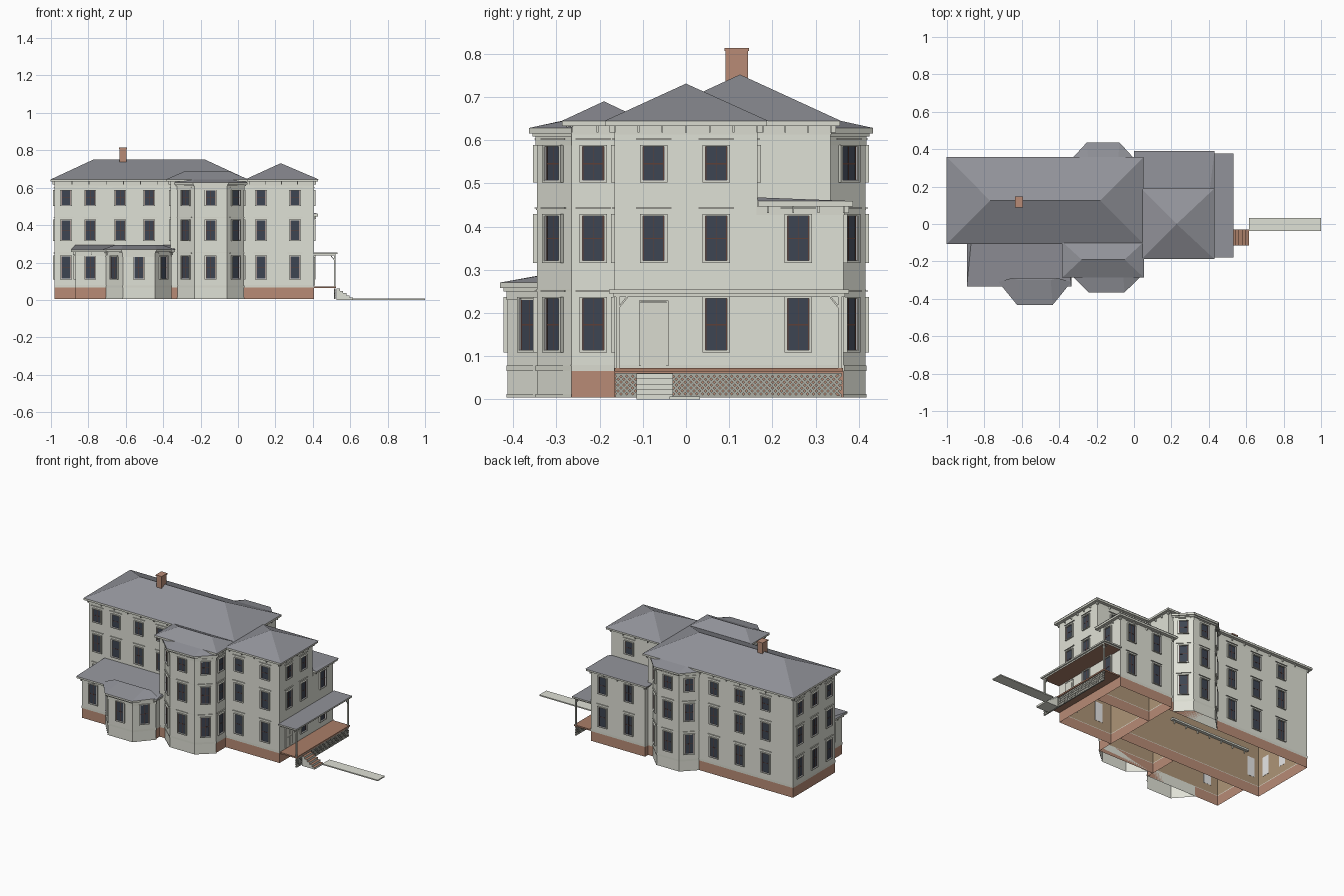
import bpy, bmesh, math
from mathutils import Vector, Matrix

cube = bpy.data.objects.get("Cube")
if cube:
    bpy.data.objects.remove(cube)


def material(name, r, g, b):
    m = bpy.data.materials.new(name)
    m.use_nodes = True
    m.diffuse_color = (r, g, b, 1)
    m.node_tree.nodes["Principled BSDF"].inputs["Base Color"].default_value = (r, g, b, 1)
    return m


SIDING = material("siding", .74, .75, .67)
TRIM = material("trim", .70, .71, .63)
ROOF = material("slate", .285, .29, .32)
BRICK = material("brick", .48, .26, .18)
INSIDE = material("interior_tan", .42, .30, .185)
GLASS = material("glass", .048, .06, .085)
SASH = material("sash_brown", .11, .05, .04)
DECK = material("deck_brown", .40, .21, .14)
WHITE = material("window_white", .95, .95, .95)
LATTICE = material("lattice_grey", .42, .42, .37)


def finish(bm, name, *mats):
    mesh = bpy.data.meshes.new(name)
    bm.to_mesh(mesh)
    bm.free()
    for m in mats:
        mesh.materials.append(m)
    ob = bpy.data.objects.new(name, mesh)
    bpy.context.collection.objects.link(ob)
    return ob


def loft(name, low, z0, high, z1, mat, caps=True, base=None, top=None):
    """Solid between two outlines; base and top may have their own colour."""
    bm = bmesh.new()
    a = [bm.verts.new((x, y, z0)) for x, y in low]
    b = [bm.verts.new((x, y, z1)) for x, y in high]
    n = len(a)
    for i in range(n):
        j = (i + 1) % n
        bm.faces.new((a[i], a[j], b[j], b[i]))
    if caps:
        bm.faces.new(a[::-1]).material_index = 1
        bm.faces.new(b).material_index = 2
    bmesh.ops.remove_doubles(bm, verts=bm.verts, dist=1e-5)
    return finish(bm, name, mat, base or mat, top or mat)


def rect(x0, x1, y0, y1, o=0):
    return [(x0 - o, y0 - o), (x1 + o, y0 - o), (x1 + o, y1 + o), (x0 - o, y1 + o)]


def prism(name, pts, z0, z1, mat, **kw):
    return loft(name, pts, z0, pts, z1, mat, **kw)


def add_box(bm, center, size, index=0, rot=None):
    m = Matrix.Translation(center) @ (rot or Matrix()) @ Matrix.Diagonal((*size, 1))
    r = bmesh.ops.create_cube(bm, size=1, matrix=m)
    for f in {f for v in r["verts"] for f in v.link_faces}:
        f.material_index = index


def add_bar(bm, p, q, w):
    p, q = Vector(p), Vector(q)
    rot = (q - p).to_track_quat('Z', 'Y').to_matrix().to_4x4()
    add_box(bm, (p + q) / 2, (w, w, (q - p).length), 0, rot)


# Windows: one shared mesh per storey, glass set back behind white reveals
def window_mesh(name, z0, z1, w=.052):
    bm = bmesh.new()
    mid, h = (z0 + z1) / 2, z1 - z0
    add_box(bm, (0, 0, mid), (w, .003, h), 2)
    add_box(bm, (0, .0055, mid), (w, .001, h), 3)
    add_box(bm, (0, -.001, mid), (w, .003, .003), 1)
    add_box(bm, (0, -.0005, mid), (.0015, .003, h), 1)
    for s in (-1, 1):
        add_box(bm, (s * (w / 2 + .003), -.0045, mid), (.006, .009, h + .008))
        add_box(bm, (0, -.0045, mid + s * (h / 2 + .002)), (w, .009, .004))
        add_box(bm, (s * (w / 2 - .0007), -.004, mid), (.0014, .007, h), 3)
        add_box(bm, (s * (w / 2 - .0025), -.001, mid), (.0025, .003, h), 1)
    add_box(bm, (0, -.004, z0 + .0007), (w, .007, .0014), 3)
    add_box(bm, (0, -.003, z1 + .018), (w + .03, .006, .003))
    built = finish(bm, name, TRIM, SASH, GLASS, WHITE)
    mesh = built.data
    bpy.data.objects.remove(built)
    return mesh


STOREYS = [window_mesh("ground_window", .113, .233), window_mesh("middle_window", .32, .425),
           window_mesh("top_window", .506, .585)]
FRONT, RIGHT, BACK, LEFT = 0, math.pi / 2, math.pi, -math.pi / 2


def window(x, y, angle, floors):
    for f in floors:
        ob = bpy.data.objects.new("window", STOREYS[f])
        ob.location = (x, y, 0)
        ob.rotation_euler.z = angle
        bpy.context.collection.objects.link(ob)


# Blocks: hollow shell of brick foundation, siding and a tan lining
def block(name, x0, x1, y0, y1, top):
    r, lining = rect(x0, x1, y0, y1), rect(x0, x1, y0, y1, -.004)
    prism(name + "_foundation", r, .004, .066, BRICK, caps=False)
    prism(name + "_walls", r, .066, top, SIDING, caps=False)
    prism(name + "_lining", lining, .066, top - .004, INSIDE, caps=False)
    prism(name + "_ceiling", lining, top - .004, top - .002, INSIDE)
    prism(name + "_water_table", rect(x0, x1, y0, y1, .002), .066, .08, TRIM, caps=False)
    prism(name + "_frieze", rect(x0, x1, y0, y1, .002), top - .02, top, TRIM, caps=False)


def eaves(name, x0, x1, y0, y1, z, o=.022):
    """Soffit slab with a row of brackets under it."""
    prism(name + "_soffit", rect(x0, x1, y0, y1, o), z, z + .012, TRIM)
    bm = bmesh.new()
    nx, ny = max(2, round((x1 - x0) / .09)), max(2, round((y1 - y0) / .055))
    for i in range(nx + 1):
        x = x0 + (x1 - x0) * i / nx
        for y in (y0 - .006, y1 + .006):
            add_box(bm, (x, y, z - .007), (.004, .012, .016))
    for i in range(ny + 1):
        y = y0 + (y1 - y0) * i / ny
        for x in (x0 - .006, x1 + .006):
            add_box(bm, (x, y, z - .007), (.012, .004, .016))
    finish(bm, name + "_brackets", TRIM)


def hip(name, base, ridge, z0, z1):
    loft(name + "_roof", rect(*base), z0, rect(*ridge), z1, ROOF)


block("main", -.98, .03, -.085, .335, .633)
eaves("main", -.98, .03, -.085, .335, .633)
hip("main", (-1, .052, -.107, .358), (-.77, -.18, .125, .125), .645, .752)

block("right_wing", .03, .405, -.165, .165, .633)
eaves("right_wing", .06, .405, -.165, .165, .633)
hip("right_wing", (.04, .43, -.188, .19), (.228, .228, 0, 0), .645, .731)

block("front_wing", -.36, .03, -.265, -.085, .633)
eaves("front_wing", -.36, .03, -.265, -.085, .633)
hip("front_wing", (-.384, .053, -.287, -.095), (-.28, -.05, -.19, -.19), .645, .69)

block("rear_wing", .03, .405, .165, .365, .447)
eaves("rear_wing", .03, .405, .19, .365, .447)
hip("rear_wing", (0, .43, .165, .39), (.03, .405, .165, .18), .459, .467)

block("low_wing", -.87, -.36, -.31, -.085, .256)
eaves("low_wing", -.87, -.36, -.31, -.085, .256)
hip("low_wing", (-.894, -.335, -.334, -.085), (-.87, -.36, -.09, -.085), .268, .295)


# Polygonal bays
def bay_outline(cx, half, flat, yb, depth, back, o=0):
    s = 1 if back else -1
    yf = yb + s * (depth + o)
    pts = [(cx - half - o, yb), (cx - flat - o / 2, yf), (cx + flat + o / 2, yf), (cx + half + o, yb)]
    return pts[::-1] if back else pts


def bay(name, cx, half, flat, yb, depth, back, top, floors, rise):
    def ring(o):
        return bay_outline(cx, half, flat, yb, depth, back, o)
    prism(name + "_walls", ring(0), .004, top, SIDING, caps=False)
    bands = [(.004, .012, .003), (.066, .078, .003), (top - .02, top, .003)]
    bands += [(z, z + .004, .002) for z in (.25, .438) if z < top - .03]
    for z0, z1, o in bands:
        prism(name + "_band", ring(o), z0, z1, TRIM, caps=False)
    prism(name + "_cornice", ring(.01), top, top + .008, TRIM)
    prism(name + "_gutter", ring(.018), top + .008, top + .02, TRIM)
    inner = bay_outline(cx, half - .05, flat, yb - (.02 if back else -.02), .01, back)
    loft(name + "_roof", ring(.02), top + .02, inner, top + .02 + rise, ROOF)
    p = ring(0)
    for a, b in zip(p, p[1:]):
        window((a[0] + b[0]) / 2, (a[1] + b[1]) / 2, math.atan2(b[1] - a[1], b[0] - a[0]), floors)


bay("front_bay", -.146, .178, .086, -.265, .08, False, .608, (0, 1, 2), .024)
bay("back_bay", -.165, .16, .078, .335, .08, True, .608, (0, 1, 2), .024)
bay("low_bay", -.53, .175, .085, -.31, .103, False, .25, (0,), .024)

# Windows on the flat walls
for x in (-.92, -.79, -.63, -.475):
    window(x, -.085, FRONT, (0, 1, 2) if x < -.9 else (1, 2))
window(-.79, -.31, FRONT, (0,))
for x in (.123, .305):
    window(x, -.165, FRONT, (0, 1, 2))
    window(x + .02, .365, BACK, (0, 1))
window(.28, .165, BACK, (2,))
for x in (-.43, -.61, -.79):
    window(x, .335, BACK, (0, 1, 2))
for y in (-.02, .125, .27):
    window(-.98, y, LEFT, (0, 1, 2))
window(-.87, -.2, LEFT, (0,))
window(-.36, -.175, LEFT, (1, 2))
window(.03, -.215, RIGHT, (0, 1, 2))
window(.405, -.075, RIGHT, (1, 2))
window(.405, .07, RIGHT, (0, 1, 2))
window(.405, .26, RIGHT, (0, 1))

# Chimney
prism("chimney", rect(-.633, -.597, .092, .143), .7, .813, BRICK)
prism("chimney_cap", rect(-.633, -.597, .092, .143, .003), .806, .814, BRICK)

# Porch: deck, posts, roof and door
prism("porch_deck", rect(.407, .525, -.165, .363), .064, .073, DECK)
prism("porch_ceiling", rect(.407, .522, -.168, .368), .237, .245, TRIM, base=DECK)
prism("porch_roof", rect(.405, .531, -.178, .377), .245, .254, TRIM, top=ROOF)
bm = bmesh.new()
for y, s in ((-.158, 1), (.356, -1)):
    add_box(bm, (.518, y, .155), (.009, .009, .165))
    add_bar(bm, (.518, y, .21), (.518, y + s * .022, .237), .004)
    add_bar(bm, (.518, y, .21), (.496, y, .237), .004)
finish(bm, "porch_posts", TRIM)
bm = bmesh.new()
add_box(bm, (.407, -.075, .152), (.006, .06, .145))
for y in (-.107, -.043):
    add_box(bm, (.407, y, .152), (.008, .004, .149))
add_box(bm, (.407, -.075, .227), (.008, .068, .004))
for y in (-.089, -.061):
    for z in (.112, .18):
        add_box(bm, (.41, y, z), (.003, .02, .055))
finish(bm, "door", TRIM)

# Lattice skirt under the porch, slats clipped at both ends
bm = bmesh.new()
L0, L1, Y0, Y1, step = .007, .059, -.163, .36, .0135
for i in range(-3, int((Y1 - Y0) / step)):
    y = Y0 + i * step
    a, b = max(y, Y0), min(y + L1 - L0, Y1)
    add_bar(bm, (.516, a, L0 + a - y), (.516, b, L0 + b - y), .0055)
    add_bar(bm, (.519, a, L1 - a + y), (.519, b, L1 - b + y), .0055)
for z in (L0, L1):
    add_box(bm, (.518, (Y0 + Y1) / 2, z), (.008, Y1 - Y0, .005))
finish(bm, "porch_lattice", LATTICE)

# Steps and path
for i in range(5):
    x = .527 + i * .0175
    prism("step", rect(x, x + .0175, -.115, -.03), 0, .06 - i * .012, SIDING, top=DECK)
prism("path", rect(.614, 1, -.038, .032), 0, .007, SIDING)
